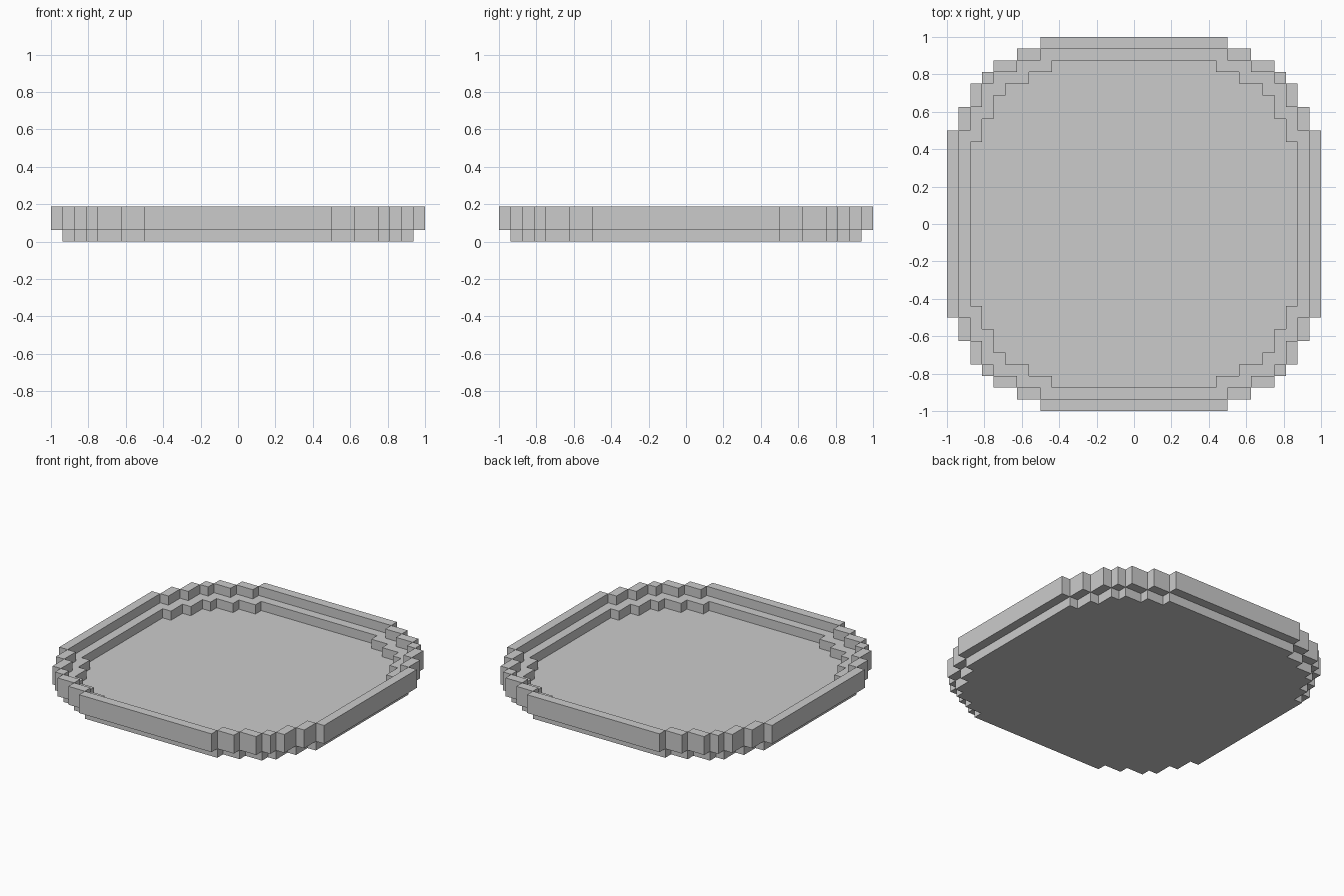
import bpy
import bmesh

if "Cube" in bpy.data.objects:
    bpy.data.objects.remove(bpy.data.objects["Cube"])

U = 1 / 16  # one block of the stepped grid


def ring(quarter):
    """Rotate a quarter outline four times into a closed counter-clockwise loop."""
    pts = []
    q = list(quarter)
    for _ in range(4):
        pts += q
        q = [(-y, x) for x, y in q]
    return pts


class Part:
    def __init__(self):
        self.bm = bmesh.new()

    def face(self, pts, flip=False):
        vs = [self.bm.verts.new((x * U, y * U, z * U)) for x, y, z in pts]
        self.bm.faces.new(vs[::-1] if flip else vs)

    def flat(self, pts, z, flip=False):
        self.face([(x, y, z) for x, y in pts], flip)

    def band(self, a, za, b, zb, flip=False):
        """Quads joining two matching loops."""
        for i in range(len(a)):
            j = (i + 1) % len(a)
            self.face([(*a[i], za), (*a[j], za), (*b[j], zb), (*b[i], zb)], flip)

    def finish(self, name):
        bmesh.ops.remove_doubles(self.bm, verts=self.bm.verts, dist=1e-5)
        me = bpy.data.meshes.new(name)
        self.bm.to_mesh(me)
        self.bm.free()
        bpy.context.collection.objects.link(bpy.data.objects.new(name, me))


# Quarter outlines in blocks: rim outside, basin outside, recess
outer_q = [(16, 8), (15, 8), (15, 10), (14, 10), (14, 12), (13, 12), (13, 13),
           (12, 13), (12, 14), (10, 14), (10, 15), (8, 15), (8, 16)]
basin_q = [(15, 8), (14, 8), (14, 10), (13, 10), (13, 12), (12, 12), (12, 13),
           (10, 13), (10, 14), (8, 14), (8, 15)]
recess_q = [(x - 1, y - 1) for x, y in basin_q]
outer, basin, recess = ring(outer_q), ring(basin_q), ring(recess_q)

# Basin: underside, outer wall, ledge, recess wall and floor
p = Part()
p.flat(basin, 0, flip=True)
p.band(basin, 0, basin, 1)
p.band(basin, 2, recess, 2)
p.band(recess, 1, recess, 2, flip=True)
p.flat(recess, 1)
p.finish("basin")

# Rim: one-block-wide stepped ring standing around the basin
p = Part()
p.band(outer, 1, outer, 3)
p.band(basin, 2, basin, 3, flip=True)
spans = [((15, -8), (16, 8))] + list(zip(basin_q[1::2], outer_q[2:-2:2]))
for (x0, y0), (x1, y1) in spans:
    rect = [(x0, y0), (x1, y0), (x1, y1), (x0, y1)]
    for _ in range(4):
        p.flat(rect, 3)
        p.flat(rect, 1, flip=True)
        rect = [(-y, x) for x, y in rect]
p.finish("rim")
